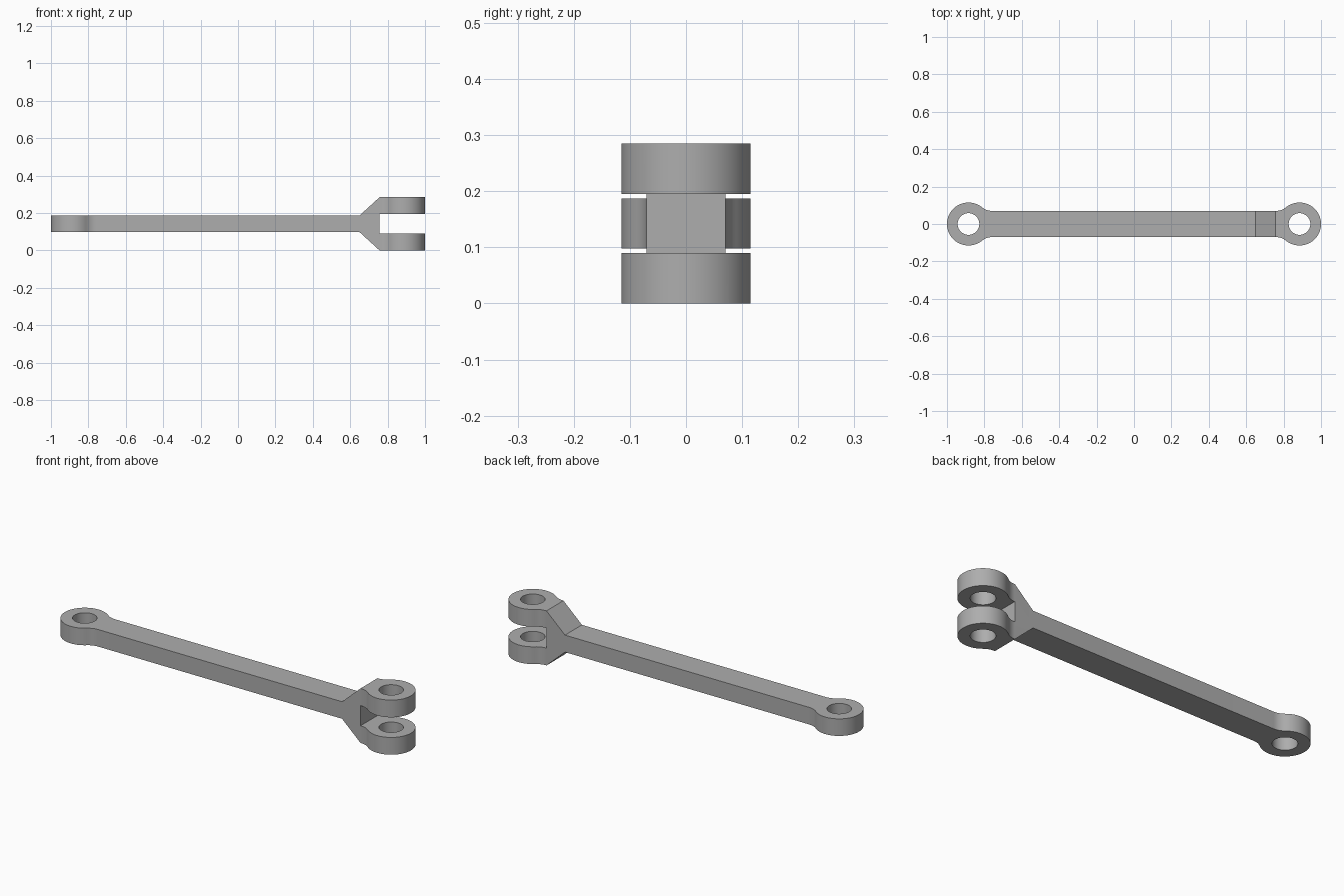
import bpy, bmesh, math
from mathutils import Vector

old = bpy.data.objects.get("Cube")
if old:
    bpy.data.objects.remove(old, do_unlink=True)

EYE_X, EYE_R, HOLE_R = 0.885, 0.115, 0.058
HALF_W, HEIGHT = 0.07, 0.285
BAR_LOW, BAR_TOP = 0.098, 0.187
SLOT_LOW, SLOT_TOP = 0.09, 0.195
FLARE_START, FLARE_END = 0.65, 0.757

steel = bpy.data.materials.new("grey steel")
steel.use_nodes = True
GREY = (0.42, 0.42, 0.42, 1)
steel.diffuse_color = GREY
steel.node_tree.nodes["Principled BSDF"].inputs["Base Color"].default_value = GREY


def prism(name, points, offset):
    """Solid made by extruding a closed outline along an offset."""
    bm = bmesh.new()
    face = bm.faces.new([bm.verts.new(p) for p in points])
    top = bmesh.ops.extrude_face_region(bm, geom=[face])["geom"]
    bmesh.ops.translate(bm, vec=offset, verts=[v for v in top if isinstance(v, bmesh.types.BMVert)])
    bmesh.ops.recalc_face_normals(bm, faces=bm.faces)
    mesh = bpy.data.meshes.new(name)
    bm.to_mesh(mesh)
    bm.free()
    mesh.materials.append(steel)
    obj = bpy.data.objects.new(name, mesh)
    bpy.context.collection.objects.link(obj)
    return obj


def combine(obj, tool, operation):
    """Apply a boolean and discard the helper."""
    tool.hide_render = True
    mod = obj.modifiers.new("cut", "BOOLEAN")
    mod.operation, mod.object, mod.solver = operation, tool, "EXACT"
    bpy.context.view_layer.objects.active = obj
    bpy.ops.object.modifier_apply(modifier=mod.name)
    bpy.data.objects.remove(tool, do_unlink=True)


def arc(cx, cy, r, start, end, steps):
    return [(cx + r * math.cos(a), cy + r * math.sin(a))
            for a in (start + (end - start) * i / steps for i in range(steps + 1))]


# Plan outline: one quarter (round eye, hollow fillet, straight bar), mirrored
fillet_r = 0.081
centre_y = HALF_W + fillet_r
centre_dx = math.sqrt((EYE_R + fillet_r) ** 2 - centre_y ** 2)
touch = math.atan2(centre_y, -centre_dx)
quarter = arc(EYE_X, 0, EYE_R, 0, touch, 28)
quarter += arc(EYE_X - centre_dx, centre_y, fillet_r, touch - math.pi, -math.pi / 2, 8)[1:]
half = quarter + [(-x, y) for x, y in reversed(quarter)]
outline = half + [(x, -y) for x, y in reversed(half[1:-1])]
rod = prism("fork_link", [(x, y, 0) for x, y in outline], Vector((0, 0, HEIGHT)))

# Side profile: flat bar that flares into the slotted fork
side = [(-1.1, BAR_LOW), (FLARE_START, BAR_LOW), (FLARE_END, 0), (1.1, 0),
        (1.1, SLOT_LOW), (FLARE_END, SLOT_LOW), (FLARE_END, SLOT_TOP), (1.1, SLOT_TOP),
        (1.1, HEIGHT), (FLARE_END, HEIGHT), (FLARE_START, BAR_TOP), (-1.1, BAR_TOP)]
profile = prism("side_profile", [(x, -0.3, z) for x, z in side], Vector((0, 0.6, 0)))
combine(rod, profile, "INTERSECT")

# Pin holes through the single eye and the fork
for sx in (-1, 1):
    circle = arc(sx * EYE_X, 0, HOLE_R, 0, math.tau, 48)[:-1]
    pin = prism("pin_cutter", [(x, y, -0.1) for x, y in circle], Vector((0, 0, 0.5)))
    combine(rod, pin, "DIFFERENCE")

# Smooth round walls, sharp edges
bpy.ops.object.select_all(action="DESELECT")
rod.select_set(True)
bpy.context.view_layer.objects.active = rod
bpy.ops.object.shade_smooth_by_angle(angle=math.radians(30))
